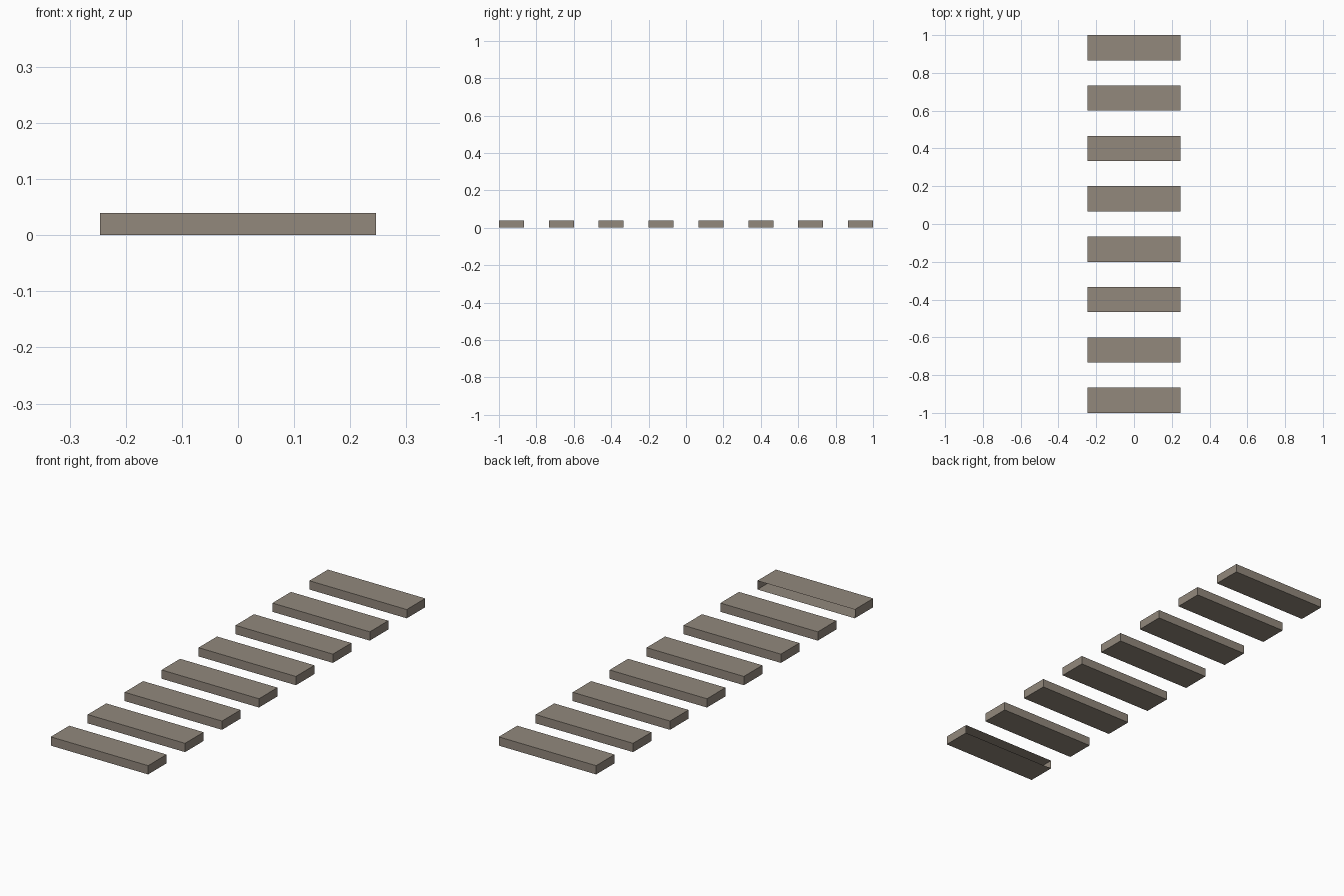
import bpy
import bmesh
from mathutils import Matrix

if "Cube" in bpy.data.objects:
    bpy.data.objects.remove(bpy.data.objects["Cube"])

COUNT = 8
WIDTH, HEIGHT = 0.492, 0.04      # plank size along x and z
DEPTH = 2 / (2 * COUNT - 1)      # plank depth equals the gap between planks

wood = bpy.data.materials.new("weathered_wood")
wood.diffuse_color = (0.287, 0.246, 0.202, 1)
wood.use_nodes = True
wood.node_tree.nodes["Principled BSDF"].inputs["Base Color"].default_value = wood.diffuse_color


def add_plank(name, y, open_back=False):
    bm = bmesh.new()
    bmesh.ops.create_cube(bm, size=1, matrix=Matrix.Translation((0, y, HEIGHT / 2))
                          @ Matrix.Diagonal((WIDTH, DEPTH, HEIGHT, 1)))
    if open_back:
        bm.normal_update()
        back = [f for f in bm.faces if f.normal.y > 0.9]
        bmesh.ops.delete(bm, geom=back, context='FACES_ONLY')
    mesh = bpy.data.meshes.new(name)
    bm.to_mesh(mesh)
    bm.free()
    mesh.materials.append(wood)
    bpy.context.collection.objects.link(bpy.data.objects.new(name, mesh))


# Row of planks from front to back; the front one is hollow with an open back
for i in range(COUNT):
    add_plank(f"plank_{i + 1}", -1 + DEPTH / 2 + i * 2 * DEPTH, open_back=(i == 0))
